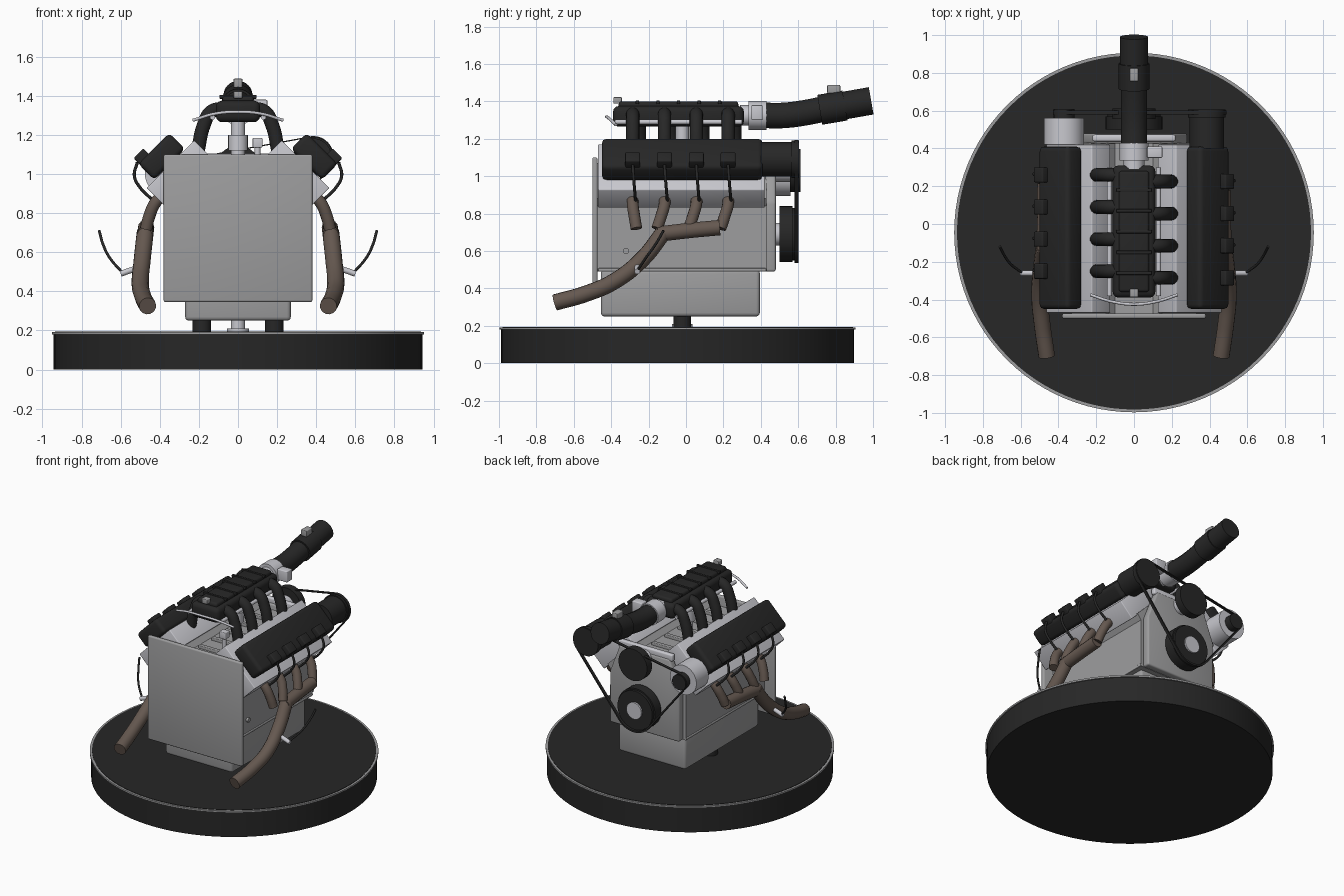
import bpy, bmesh, math
from mathutils import Matrix, Vector, geometry

old = bpy.data.objects.get("Cube")
if old:
    bpy.data.objects.remove(old, do_unlink=True)


def material(name, rgb):
    m = bpy.data.materials.new(name)
    m.use_nodes = True
    m.diffuse_color = (*rgb, 1)
    node = next(n for n in m.node_tree.nodes if n.type == 'BSDF_PRINCIPLED')
    node.inputs["Base Color"].default_value = (*rgb, 1)
    return m


BLACK = material("black_plastic", (.02, .02, .02))
GREY = material("cast_grey", (.34, .34, .345))
SILVER = material("bright_aluminium", (.58, .58, .62))
BROWN = material("heated_steel", (.13, .098, .08))


def finish(name, mesh, mat):
    mesh.materials.clear()
    mesh.materials.append(mat)
    mesh.shade_smooth()
    mesh.set_sharp_from_angle(angle=math.radians(35))
    ob = bpy.data.objects.new(name, mesh)
    bpy.context.collection.objects.link(ob)
    return ob


def from_bmesh(name, bm, mat, bevel=0):
    if bevel:
        bmesh.ops.bevel(bm, geom=bm.edges[:], offset=bevel, segments=3,
                        profile=.5, affect='EDGES', clamp_overlap=True)
    bmesh.ops.recalc_face_normals(bm, faces=bm.faces[:])
    mesh = bpy.data.meshes.new(name)
    bm.to_mesh(mesh)
    bm.free()
    return finish(name, mesh, mat)


def box(name, centre, size, mat, bevel=.01, tilt=0):
    bm = bmesh.new()
    bmesh.ops.create_cube(bm, size=1)
    bmesh.ops.scale(bm, vec=size, verts=bm.verts[:])
    ob = from_bmesh(name, bm, mat, bevel)
    ob.matrix_world = Matrix.Translation(centre) @ Matrix.Rotation(tilt, 4, 'Y')
    return ob


def rod(name, a, b, r, mat, r2=None, sides=40):
    a, b = Vector(a), Vector(b)
    bm = bmesh.new()
    bmesh.ops.create_cone(bm, cap_ends=True, segments=sides, radius1=r,
                          radius2=r if r2 is None else r2, depth=(b - a).length)
    ob = from_bmesh(name, bm, mat)
    turn = (b - a).to_track_quat('Z', 'Y').to_matrix().to_4x4()
    ob.matrix_world = Matrix.Translation((a + b) / 2) @ turn
    return ob


def tube(name, points, r, mat):
    cu = bpy.data.curves.new(name, 'CURVE')
    cu.dimensions = '3D'
    cu.bevel_depth, cu.bevel_resolution = r, 5
    cu.resolution_u = 10
    cu.use_fill_caps = True
    sp = cu.splines.new('BEZIER')
    sp.bezier_points.add(len(points) - 1)
    for p, co in zip(sp.bezier_points, points):
        p.co = co
        p.handle_left_type = p.handle_right_type = 'AUTO'
    tmp = bpy.data.objects.new(name + "_path", cu)
    bpy.context.collection.objects.link(tmp)
    deps = bpy.context.evaluated_depsgraph_get()
    mesh = bpy.data.meshes.new_from_object(tmp.evaluated_get(deps))
    bpy.data.objects.remove(tmp, do_unlink=True)
    return finish(name, mesh, mat)


def extrude_y(name, outline, y0, y1, mat, bevel=0):
    bm = bmesh.new()
    face = bm.faces.new([bm.verts.new((x, y0, z)) for x, z in outline])
    new = bmesh.ops.extrude_face_region(bm, geom=[face])["geom"]
    bmesh.ops.translate(bm, vec=(0, y1 - y0, 0),
                        verts=[v for v in new if isinstance(v, bmesh.types.BMVert)])
    return from_bmesh(name, bm, mat, bevel)


# Display stand
CY = -.045
rod("stand_disc", (0, CY, 0), (0, CY, .188), .943, BLACK, sides=96)
rod("stand_rim", (0, CY, .18), (0, CY, .192), .952, GREY, sides=96)
rod("stand_top", (0, CY, .186), (0, CY, .195), .937, BLACK, sides=96)
for s in (-1, 1):
    rod("stand_foot", (.185 * s, -.02, .19), (.185 * s, -.02, .26), .047, BLACK)
rod("stand_post", (0, -.02, .19), (0, -.02, 1.29), .036, SILVER)
rod("stand_collar", (0, -.02, .195), (0, -.02, .21), .055, SILVER)
rod("post_collar", (0, -.02, 1.12), (0, -.02, 1.2), .05, SILVER)

# Engine block
half = [(.3, .49), (.3, .84), (.33, .88), (.14, 1.07), (.1, 1.03)]
outline = half + [(-x, z) for x, z in reversed(half)]
extrude_y("engine_block", outline, -.475, .43, GREY)
box("oil_pan", (0, -.03, .375), (.54, .85, .25), GREY, .02)
box("pan_flange", (0, -.02, .5), (.61, .9, .016), GREY, .005)
box("flywheel_plate", (0, -.487, .723), (.76, .028, .755), GREY, .01)
half = [(.28, .49), (.28, .86), (.2, 1.07)]
extrude_y("timing_cover", half + [(-x, z) for x, z in reversed(half)],
          .425, .48, GREY, .012)
box("timing_bracket", (0, .455, 1.08), (.44, .035, .05), SILVER)
for i in range(5):
    box("valley_fin", (0, -.33 + .15 * i, 1.035), (.16, .03, .03), GREY, .005)
rod("valley_sensor_stalk", (.1, -.3, 1.02), (.1, -.3, 1.15), .015, SILVER)
box("valley_sensor", (.1, -.3, 1.16), (.05, .05, .05), SILVER, .005)

# Cylinder banks, repeated on both sides
for s in (-1, 1):
    shift = .035 if s < 0 else 0
    tilt = s * math.radians(45)
    d = .0707 * .7
    box("cylinder_head", (s * (.345 - d), -.025, 1.05 - d), (.345, .89, .14),
        SILVER, .006, tilt)
    box("valve_cover", (s * .39, -.02, 1.09), (.225, .86, .115), BLACK, .025, tilt)
    rod("fuel_rail", (s * .13, -.38, 1.29), (s * .13, .3, 1.29), .013, SILVER, sides=20)
    rod("block_plug", (s * .29, -.32, .6), (s * .315, -.32, .6), .016, GREY, sides=20)
    for i in range(4):
        y = -.285 + .17 * i + shift
        box("ignition_coil", (s * .488, y, 1.085), (.07, .08, .06), BLACK, .008, tilt)
        tube("coil_wire", [(s * .515, y, 1.06), (s * .53, y + .005, .99),
                           (s * .5, y + .01, .93), (s * .44, y + .015, .87)],
             .008, BLACK)
        tube("intake_runner", [(s * .06, y, 1.335), (s * .135, y, 1.32),
                               (s * .175, y, 1.25), (s * .205, y, 1.12)],
             .036, BLACK)
        drop = -.02 if i else .01
        tube("exhaust_port", [(s * .39, y, .89), (s * .425, y, .85),
                              (s * .455, y + drop, .78),
                              (s * .47, y + 2 * drop, .72)], .031, BROWN)
    tube("exhaust_log", [(s * .47, .18 + shift, .725), (s * .472, .02, .71),
                         (s * .475, -.15, .69)], .042, BROWN)
    tube("exhaust_downpipe", [(s * .475, -.12, .7), (s * .49, -.23, .56),
                              (s * .5, -.38, .44), (s * .485, -.54, .37),
                              (s * .462, -.7, .325)], .044, BROWN)
    rod("exhaust_sensor", (s * .5, -.26, .525), (s * .6, -.26, .49), .015, SILVER, sides=20)
    tube("sensor_wire", [(s * .59, -.26, .495), (s * .655, -.21, .57),
                         (s * .69, -.16, .64), (s * .71, -.12, .71)], .007, BLACK)

# Intake plenum with ribbed lid
box("plenum", (0, -.04, 1.32), (.225, .7, .11), BLACK, .03)
box("plenum_lid", (0, -.04, 1.375), (.16, .64, .05), BLACK, .015)
for i in range(5):
    box("lid_rib", (0, -.26 + .11 * i, 1.395), (.19, .018, .02), BLACK, .004)
box("plenum_sensor", (0, -.365, 1.405), (.045, .045, .035), GREY, .005)
tube("vacuum_hose", [(-.23, -.375, 1.275), (-.12, -.41, 1.308), (0, -.425, 1.318),
                     (.12, -.41, 1.308), (.23, -.375, 1.275)], .008, SILVER)

# Throttle body and air intake
rod("throttle_neck", (0, .29, 1.325), (0, .345, 1.325), .055, SILVER)
rod("throttle_body", (0, .335, 1.325), (0, .43, 1.325), .077, SILVER)
box("throttle_motor", (.11, .38, 1.34), (.08, .06, .08), SILVER, .006)
tube("air_duct", [(0, .42, 1.325), (0, .52, 1.325), (0, .64, 1.34), (0, .76, 1.365)],
     .07, BLACK)
rod("airflow_housing", (0, .715, 1.355), (0, .85, 1.378), .081, BLACK)
rod("air_inlet", (0, .83, 1.375), (0, .99, 1.403), .074, BLACK)
box("airflow_sensor", (0, .79, 1.465), (.045, .07, .045), GREY, .005)

# Accessories on the back face
rod("crank_pulley", (0, .5, .69), (0, .57, .69), .15, BLACK)
rod("crank_shaft", (0, .47, .69), (0, .6, .69), .06, SILVER)
rod("crank_belt_groove", (0, .57, .69), (0, .588, .69), .14, BLACK)
rod("water_pump", (0, .46, 1.03), (0, .56, 1.03), .06, SILVER)
rod("water_pump_pulley", (0, .555, 1.03), (0, .612, 1.03), .115, BLACK)
rod("alternator", (-.37, .42, 1.0), (-.37, .56, 1.0), .106, SILVER)
rod("alternator_pulley", (-.37, .56, 1.0), (-.37, .61, 1.0), .055, BLACK)
rod("power_pump", (.385, .4, 1.09), (.385, .57, 1.09), .092, BLACK)
rod("power_pump_pulley", (.385, .565, 1.09), (.385, .605, 1.09), .1, BLACK)

# Drive belt wrapped round three pulleys
pulleys = [(0, .69, .155), (-.37, 1.0, .058), (.385, 1.09, .104)]
ring = [(x + r * math.cos(a), z + r * math.sin(a)) for x, z, r in pulleys
        for a in (k * math.tau / 48 for k in range(48))]
loop = [Vector(ring[i]) for i in geometry.convex_hull_2d(ring)]
mid = sum(loop, Vector((0, 0))) / len(loop)
bm = bmesh.new()
rows = []
for p in loop:
    inner = p + (mid - p).normalized() * .013
    rows.append([bm.verts.new((q.x, y, q.y)) for q, y in
                 ((p, .58), (p, .602), (inner, .602), (inner, .58))])
for a, b in zip(rows, rows[1:] + rows[:1]):
    for k in range(4):
        bm.faces.new((a[k], a[(k + 1) % 4], b[(k + 1) % 4], b[k]))
from_bmesh("drive_belt", bm, BLACK)
